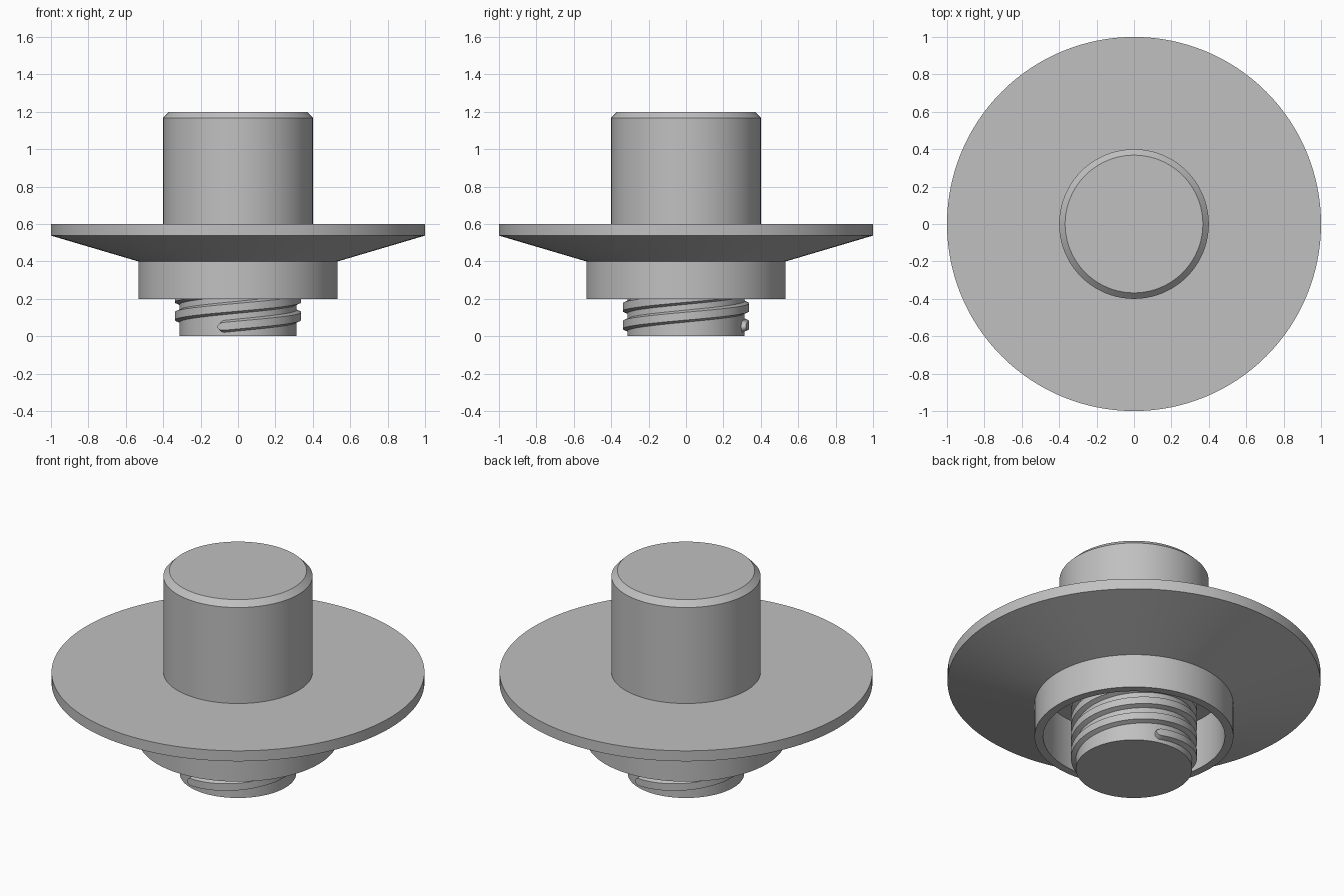
import bpy
import bmesh
from math import sin, cos, pi, radians, sqrt

cube = bpy.data.objects.get("Cube")
if cube:
    bpy.data.objects.remove(cube, do_unlink=True)

grey = bpy.data.materials.new("plain grey")
grey.use_nodes = True
colour = (0.53, 0.53, 0.53, 1)
grey.diffuse_color = colour
grey.node_tree.nodes["Principled BSDF"].inputs["Base Color"].default_value = colour

SEGMENTS = 128
POST_R, CREST_R = 0.312, 0.338
CEILING = 0.5
LEAD = 0.19


def finish(name, bm):
    bmesh.ops.remove_doubles(bm, verts=bm.verts, dist=0.00005)
    bmesh.ops.recalc_face_normals(bm, faces=bm.faces)
    mesh = bpy.data.meshes.new(name)
    bm.to_mesh(mesh)
    bm.free()
    mesh.materials.append(grey)
    obj = bpy.data.objects.new(name, mesh)
    bpy.context.collection.objects.link(obj)
    bpy.ops.object.select_all(action='DESELECT')
    obj.select_set(True)
    bpy.context.view_layer.objects.active = obj
    bpy.ops.object.shade_smooth_by_angle(angle=radians(15))
    return obj


def lathe(name, profile):
    bm = bmesh.new()
    verts = [bm.verts.new((r, 0, z)) for r, z in profile]
    edges = [bm.edges.new(pair) for pair in zip(verts, verts[1:])]
    bmesh.ops.spin(bm, geom=verts + edges, cent=(0, 0, 0), axis=(0, 0, 1),
                   angle=2 * pi, steps=SEGMENTS, use_merge=True)
    return finish(name, bm)


def thread(name, start, z_start, z_end):
    """Sweep a trapezoid ridge up a helix, rounding off both ends."""
    bm = bmesh.new()
    total = (z_end - z_start) / LEAD * 2 * pi
    cap = 0.035 / CREST_R
    body = int((total - 2 * cap) / radians(3))
    ease = [cap * (1 - cos(i / 8 * pi / 2)) for i in range(8)]
    turns = ease + [cap + (total - 2 * cap) * i / body for i in range(body + 1)]
    turns += [total - t for t in reversed(ease)]
    rings = []
    for t in turns:
        edge = min(1, min(t, total - t) / cap)
        scale = max(0.02, sqrt(1 - (1 - edge) ** 2))
        a, z = start + t, z_start + t / (2 * pi) * LEAD
        section = [(POST_R - 0.004, -0.034), (CREST_R, -0.021),
                   (CREST_R, 0.021), (POST_R - 0.004, 0.034)]
        rings.append([bm.verts.new((r * cos(a), r * sin(a), z + h * scale))
                      for r, h in section])
    for low, high in zip(rings, rings[1:]):
        for i in range(3):
            bm.faces.new((low[i], high[i], high[i + 1], low[i + 1]))
    bm.faces.new(rings[0])
    bm.faces.new(rings[-1])
    return finish(name, bm)


# Chamfered knob, tapered flange and hollow skirt
lathe("knob_flange_and_skirt", [
    (0, 1.2), (0.368, 1.2), (0.4, 1.168), (0.4, 0.6), (1, 0.6), (1, 0.538),
    (0.533, 0.4), (0.533, 0.2), (0.487, 0.2), (0.487, CEILING),
    (POST_R, CEILING)])

# Screw post inside the skirt
lathe("screw_post", [(POST_R, CEILING), (POST_R, 0), (0, 0)])

# Two-start thread
for label, turn in (("front", -109), ("back", 71)):
    thread(label + "_thread", radians(turn), 0.05, 0.46)
